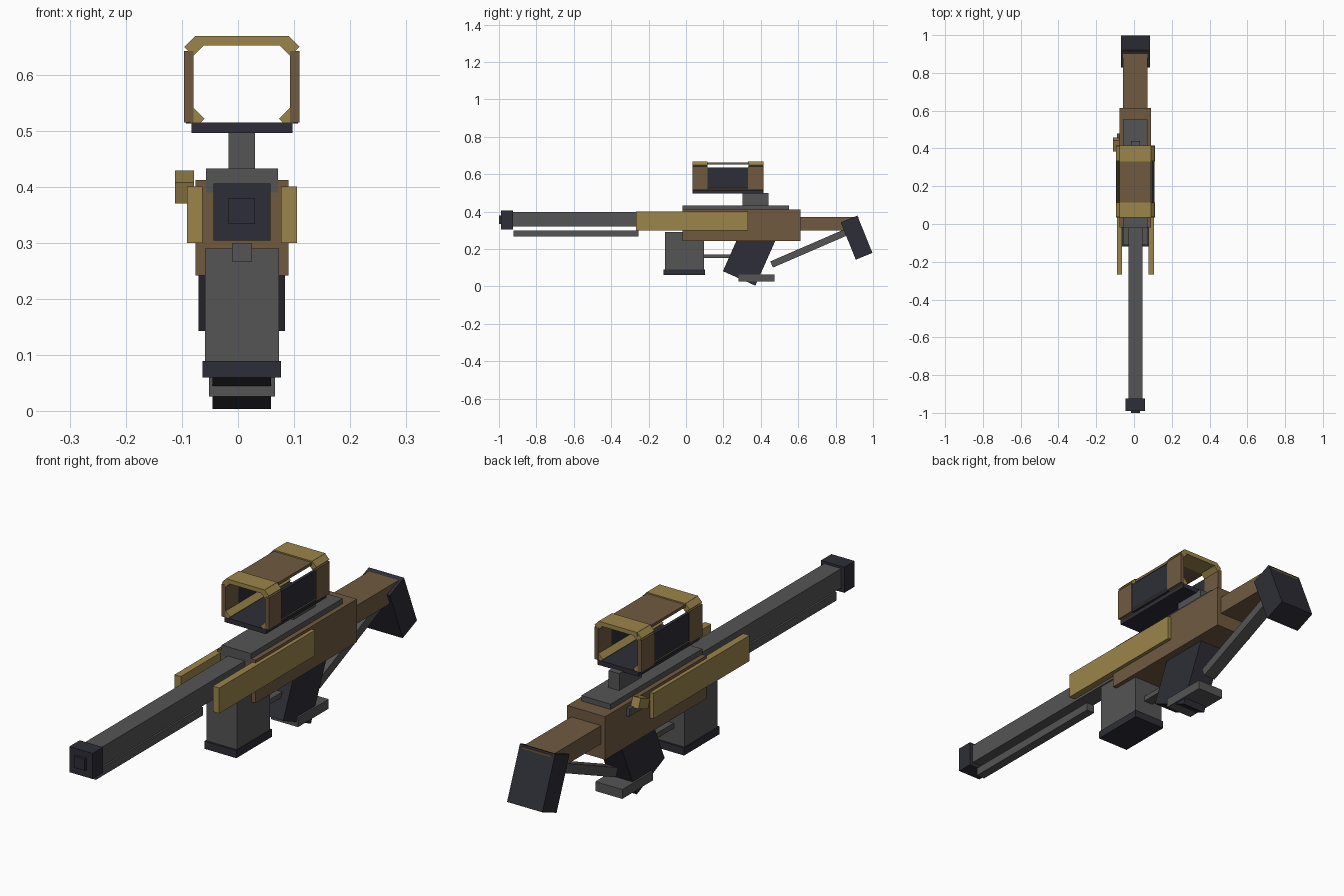
import bpy
import math
from mathutils import Matrix, Vector

cube = bpy.data.objects.get("Cube")
if cube:
    bpy.data.objects.remove(cube, do_unlink=True)

CX = 0.007  # centre line of the body


def material(name, rgb):
    m = bpy.data.materials.new(name)
    m.use_nodes = True
    col = (*rgb, 1)
    m.diffuse_color = col
    m.node_tree.nodes["Principled BSDF"].inputs["Base Color"].default_value = col
    return m


GRAY = material("gunmetal gray", (0.09, 0.09, 0.09))
DARK = material("dark blue gray", (0.027, 0.027, 0.038))
BROWN = material("brown", (0.162, 0.102, 0.051))
GOLD = material("dull gold", (0.33, 0.235, 0.07))


def box(name, mat, centre, size, axis="X", angle=0):
    """Box of a given size, turned about its centre."""
    bpy.ops.mesh.primitive_cube_add(size=1)
    ob = bpy.context.object
    ob.name = name
    turn = Matrix.Rotation(math.radians(angle), 4, axis)
    scale = Matrix.Diagonal((*size, 1))
    ob.data.transform(turn @ scale)
    ob.location = Vector(centre)
    ob.data.materials.append(mat)
    return ob


def block(name, mat, half, y, z, x=CX):
    """Upright box from a half width and its y and z ranges."""
    return box(name, mat, (x, sum(y) / 2, sum(z) / 2),
               (2 * half, y[1] - y[0], z[1] - z[0]))


# Barrel and muzzle
block("barrel", GRAY, 0.037, (-0.95, 0), (0.32, 0.397))
block("muzzle", DARK, 0.051, (-0.99, -0.925), (0.305, 0.406))
block("muzzle_tip", DARK, 0.0235, (-1, -0.98), (0.334, 0.38))
block("under_barrel_rod", GRAY, 0.018, (-0.922, -0.255), (0.267, 0.3))

# Body
block("receiver", BROWN, 0.083, (-0.019, 0.613), (0.242, 0.412))
block("top_rail", GRAY, 0.064, (-0.02, 0.552), (0.39, 0.433))
for side, s in (("left", 1), ("right", -1)):
    block(side + "_side_plate", GOLD, 0.014, (-0.267, 0.332), (0.3, 0.401), CX + s * 0.084)

# Bolt on the right side
block("bolt_stem", GRAY, 0.012, (0.4, 0.48), (0.365, 0.395), -0.077)
box("bolt_knob", GOLD, (-0.095, 0.42, 0.4), (0.034, 0.064, 0.04), "X", 20)

# Magazine, trigger bar and grip
block("magazine", GRAY, 0.066, (-0.112, 0.095), (0.085, 0.29))
block("magazine_base", DARK, 0.07, (-0.12, 0.102), (0.06, 0.09))
block("trigger_bar", GRAY, 0.02, (0.09, 0.27), (0.151, 0.172))
box("grip", DARK, (CX, 0.341, 0.171), (0.104, 0.19, 0.28), "X", -24)
block("grip_foot", GRAY, 0.059, (0.28, 0.472), (0.027, 0.064))

# Stock
block("stock_tube", BROWN, 0.065, (0.6, 0.922), (0.3, 0.372))
box("butt_pad", DARK, (CX, 0.912, 0.261), (0.154, 0.096, 0.215), "X", 22)
box("stock_strut", GRAY, (CX, 0.667, 0.208), (0.052, 0.456, 0.036), "X", 23.4)

# Sight: two rings joined by thinner panels
block("sight_mount", GRAY, 0.0235, (0.302, 0.44), (0.425, 0.5))
FRONT, MIDDLE, BACK = (0.035, 0.115), (0.115, 0.332), (0.332, 0.415)
block("sight_floor", DARK, 0.09, (FRONT[0], BACK[1]), (0.496, 0.515))
block("sight_middle_roof", BROWN, 0.083, MIDDLE, (0.653, 0.664))
for name, y in (("front", FRONT), ("back", BACK)):
    block(name + "_ring_roof", GOLD, 0.084, y, (0.652, 0.669))
for side, s in (("left", 1), ("right", -1)):
    block(side + "_sight_panel", DARK, 0.006, MIDDLE, (0.513, 0.636), CX + s * 0.094)
    box(side + "_sight_lower_corner", GOLD, (CX + s * 0.084, 0.225, 0.523),
        (0.023, BACK[1] - FRONT[0] - 0.002, 0.027), "Y", 45 * s)
    for name, y in (("front", FRONT), ("back", BACK)):
        block(f"{name}_ring_{side}_wall", BROWN, 0.0085, y, (0.515, 0.642), CX + s * 0.0945)
        box(f"{name}_ring_{side}_corner", GOLD, (CX + s * 0.085, sum(y) / 2, 0.651),
            (0.027, y[1] - y[0] - 0.002, 0.023), "Y", 45 * s)
